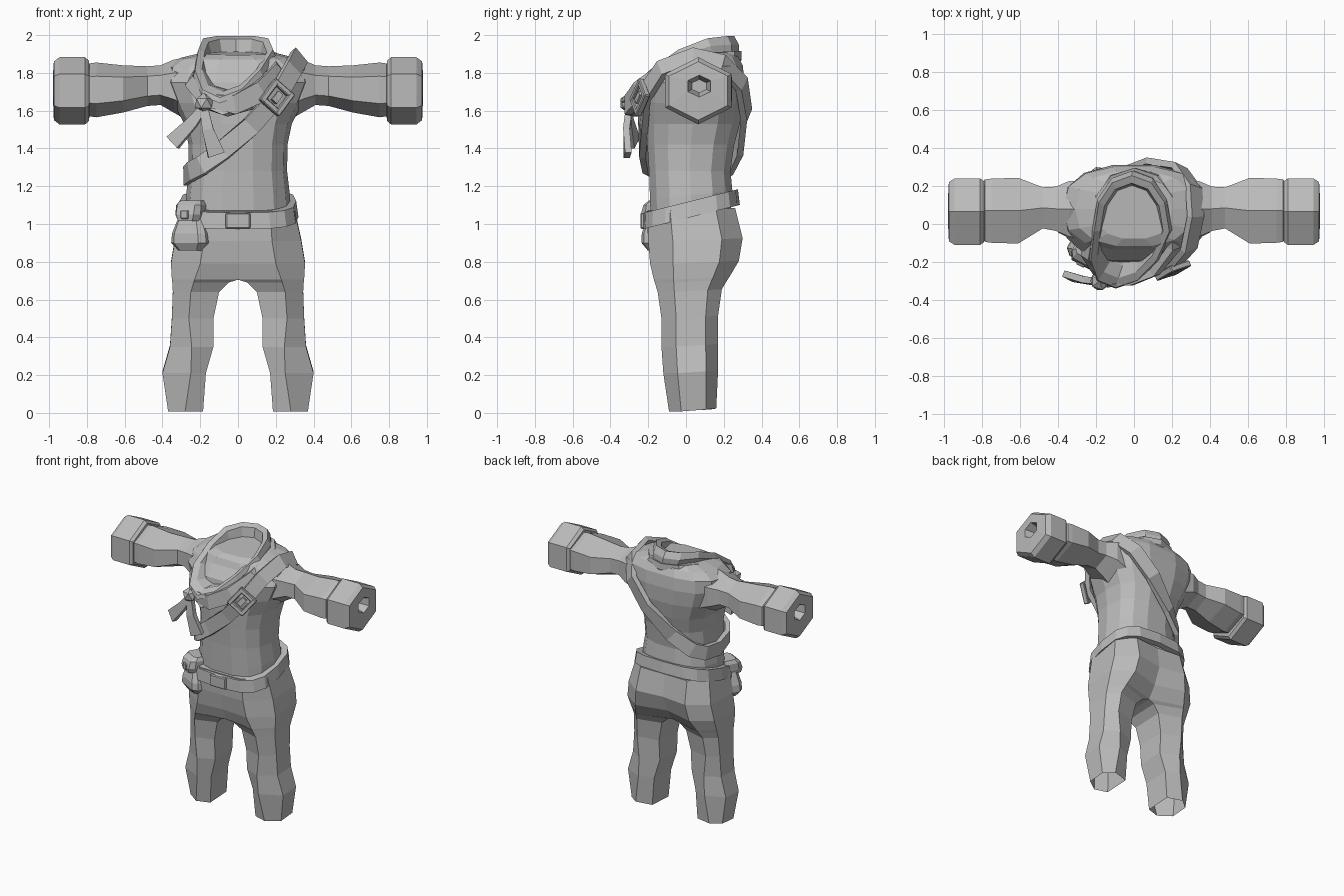
import bpy, bmesh, math
from mathutils import Vector, Matrix

cube = bpy.data.objects.get("Cube")
if cube:
    bpy.data.objects.remove(cube, do_unlink=True)

cloth = bpy.data.materials.new("plain grey cloth")
cloth.use_nodes = True
GREY = (0.5, 0.5, 0.5, 1)
cloth.diffuse_color = GREY
cloth.node_tree.nodes["Principled BSDF"].inputs["Base Color"].default_value = GREY


def finish(name, bm, mirror=False):
    bmesh.ops.recalc_face_normals(bm, faces=bm.faces[:])
    mesh = bpy.data.meshes.new(name)
    bm.to_mesh(mesh)
    bm.free()
    mesh.materials.append(cloth)
    ob = bpy.data.objects.new(name, mesh)
    bpy.context.collection.objects.link(ob)
    if mirror:
        ob.modifiers.new("mirror", 'MIRROR')
    return ob


def loft(name, rings, caps=(True, True), loop=False, mirror=False):
    """Skin a list of equal-length closed rings."""
    bm = bmesh.new()
    rows = [[bm.verts.new(p) for p in r] for r in rings]
    n = len(rows[0])
    pairs = list(zip(rows, rows[1:])) + ([(rows[-1], rows[0])] if loop else [])
    for a, b in pairs:
        for i in range(n):
            j = (i + 1) % n
            bm.faces.new((a[i], a[j], b[j], b[i]))
    if not loop:
        if caps[0]:
            bm.faces.new(rows[0][::-1])
        if caps[1]:
            bm.faces.new(rows[-1])
    return finish(name, bm, mirror)


def power(v, e):
    return math.copysign(abs(v) ** e, v)


def oval(hw, yf, yb, z, n=14, cx=0, e=0.8, skew=0):
    """Rounded-box ring; z is a function of y, skew leans the front sideways."""
    pts = []
    for i in range(n):
        a = math.tau * i / n
        y = (yf + yb) / 2 + (yb - yf) / 2 * power(math.sin(a), e)
        pts.append((cx + hw * power(math.cos(a), e) + skew * min(0, y + .05), y, z(y)))
    return pts


def level(z, slope=0):
    return lambda y: z + slope * y


def box(name, loc, size, rot=Matrix(), bevel=0.0):
    bm = bmesh.new()
    bmesh.ops.create_cube(bm, size=1, matrix=Matrix.Translation(loc) @ rot.to_4x4()
                          @ Matrix.Diagonal((*size, 1)))
    if bevel:
        bmesh.ops.bevel(bm, geom=bm.edges[:], offset=bevel, segments=1, affect='EDGES')
    return finish(name, bm)


# Trousers: one half, mirrored; open at the ankle, closing on the centre line
def leg_ring(z, xi, xo, yf, yb, inner_f, inner_b, mid):
    d = yb - yf
    return [(xi, inner_f, z), (mid, yf, z), (xo, yf + .26 * d, z),
            (xo, yf + .78 * d, z + .01), (mid + .02, yb, z + .015), (xi, inner_b, z + .01)]


loft("trousers", [leg_ring(*r) for r in (
    (.008, .185, .37, -.09, .16, -.06, .13, .28),
    (.21, .17, .40, -.12, .17, -.07, .13, .25),
    (.35, .13, .36, -.13, .17, -.08, .12, .245),
    (.50, .13, .35, -.13, .17, -.09, .13, .26),
    (.64, .10, .345, -.15, .19, -.10, .14, .25),
    (.69, .05, .348, -.165, .22, -.125, .15, .235),
    (.705, 0, .35, -.17, .23, -.14, .16, .23),
    (.79, 0, .355, -.19, .28, -.175, .22, .20),
    (.91, 0, .335, -.20, .30, -.20, .27, .18),
    (1.07, 0, .30, -.205, .26, -.21, .25, .17))], caps=(False, True), mirror=True)

# Shirt body, widening to the shoulders and closing under the cowl
loft("shirt_body", [oval(hw, yf, yb, level(z, s)) for hw, yf, yb, z, s in (
    (.28, -.19, .24, 1.02, .2), (.275, -.195, .25, 1.15, .1), (.26, -.20, .24, 1.28, 0),
    (.262, -.21, .26, 1.42, 0), (.285, -.215, .29, 1.53, 0), (.34, -.215, .31, 1.64, 0),
    (.385, -.20, .315, 1.75, 0), (.375, -.14, .305, 1.83, .03), (.31, -.12, .28, 1.875, .04),
    (.20, -.08, .24, 1.90, .06))])


# Sleeves and six-sided cuffs with a hollow end
def arm_ring(x, cy, cz, ry, rz):
    return [(x, cy + ry * math.cos(a), cz + rz * math.sin(a))
            for a in (math.tau * (i + .5) / 6 for i in range(6))]


loft("sleeve", [arm_ring(*r) for r in (
    (.24, .07, 1.71, .18, .18), (.34, .08, 1.73, .17, .14), (.41, .08, 1.735, .135, .105),
    (.48, .085, 1.73, .125, .105), (.61, .07, 1.715, .20, .125),
    (.75, .07, 1.71, .195, .145), (.785, .07, 1.71, .19, .14), (.80, .07, 1.71, .17, .12))],
    mirror=True)
loft("cuff", [arm_ring(*r) for r in (
    (.785, .065, 1.705, .16, .13), (.79, .065, 1.705, .185, .16), (.81, .065, 1.705, .202, .178),
    (.945, .065, 1.705, .202, .178), (.975, .065, 1.705, .18, .155),
    (.98, .07, 1.73, .07, .058), (.90, .07, 1.73, .045, .035))], mirror=True)


# Belt: sloped band, lower at the front, with a plain front plate
def belt_ring(hw, yf, yb, z):
    return oval(hw, yf, yb, level(z, .25), 16, e=.65)


loft("belt", [belt_ring(.28, -.19, .25, 1.03), belt_ring(.32, -.23, .285, 1.03),
              belt_ring(.308, -.225, .275, 1.115), belt_ring(.265, -.185, .24, 1.115)], loop=True)
box("belt_plate", (0, -.23, 1.017), (.13, .022, .085), bevel=.006)


# Flat strips that follow a path, facing away from a core point
def strip(name, path, widths, thick, core, loop=False):
    pts = [Vector(p) for p in path]
    n, rings = len(pts), []
    for i, p in enumerate(pts):
        a = pts[i - 1] if loop or i else p
        b = pts[(i + 1) % n] if loop or i < n - 1 else p
        t = (b - a).normalized()
        out = p - Vector((core[0], core[1], min(core[2], p.z)))
        out = (out - t * out.dot(t)).normalized()
        w = t.cross(out) * widths[i % len(widths)] / 2
        o = out * thick / 2
        rings.append([p - w - o, p + w - o, p + w + o, p - w + o])
    return loft(name, rings, loop=loop)


strip("shoulder_strap", [
    (-.245, -.135, 1.28), (-.19, -.20, 1.31), (-.08, -.222, 1.39), (.07, -.228, 1.52),
    (.21, -.222, 1.68), (.29, -.13, 1.82), (.325, .04, 1.885), (.315, .19, 1.85),
    (.24, .295, 1.74), (.10, .32, 1.58), (-.08, .275, 1.40), (-.20, .215, 1.30),
    (-.255, .14, 1.265), (-.272, .01, 1.255)],
    [.10], .035, (0, .06, 1.62), loop=True)

# Strap buckle: square frame with a small raised centre
turn = Matrix.Rotation(math.radians(18), 3, 'Z') @ Matrix.Rotation(math.radians(40), 3, 'Y')
turn = turn @ Matrix.Rotation(math.radians(-8), 3, 'X')
hub = Vector((.205, -.245, 1.67))
for side in (-1, 1):
    box("buckle_side", hub + turn @ Vector((side * .055, 0, 0)), (.03, .035, .15), turn, .005)
    box("buckle_end", hub + turn @ Vector((0, 0, side * .06)), (.12, .033, .03), turn, .005)
box("buckle_tongue", hub, (.035, .03, .06), turn)


# Cowl: draped loops, each dipping toward the front, funnelling down inside
def drape(top, dip):
    return lambda y: top - dip * (max(0, .22 - y) / .55) ** 2


loft("cowl", [oval(hw, yf, yb, drape(top, dip), 12, cx, .95, .3)
              for hw, yf, yb, top, dip, cx in (
    (.25, -.19, .27, 1.83, .46, 0),
    (.265, -.27, .295, 1.87, .38, .01),
    (.23, -.32, .295, 1.915, .35, 0),
    (.19, -.30, .28, 1.91, .29, 0),
    (.21, -.34, .28, 1.95, .30, -.01),
    (.198, -.335, .255, 1.995, .32, -.012),
    (.165, -.285, .215, 1.98, .33, -.012),
    (.14, -.22, .20, 1.89, .28, -.01),
    (.02, -.03, .02, 1.71, .0, 0))])

# Second fold lying across the chest
strip("cowl_fold", [(.19, .05, 1.87), (.215, -.12, 1.81), (.12, -.25, 1.70), (-.02, -.305, 1.63),
                    (-.17, -.29, 1.655), (-.245, -.17, 1.75), (-.21, .0, 1.84)],
      [.05, .08, .11, .10, .07, .07, .04], .04, (0, .1, 1.7))

# Knot and its two hanging tails
bm = bmesh.new()
bmesh.ops.create_icosphere(bm, subdivisions=1, radius=.055,
                           matrix=Matrix.Translation((-.18, -.30, 1.64)))
finish("knot", bm)
strip("tail_outer", [(-.18, -.30, 1.62), (-.24, -.30, 1.54), (-.345, -.275, 1.43)],
      [.04, .06, .085], .035, (-.2, 0, 1.5))
strip("tail_inner", [(-.18, -.30, 1.62), (-.16, -.315, 1.50), (-.115, -.31, 1.365)],
      [.04, .06, .09], .035, (-.15, 0, 1.5))


# Belt pouch: tapered bag, overhanging flap and small catch
spin = Matrix.Rotation(math.radians(-28), 3, 'Z')
base = Vector((-.24, -.135, 0))


def pouch_ring(z, hw, yf, yb):
    return [base + spin @ Vector(p) for p in
            ((-hw, yf * .6, z), (-hw * .7, yf, z), (hw * .7, yf, z), (hw, yf * .6, z),
             (hw, yb, z), (-hw, yb, z))]


loft("pouch_bag", [pouch_ring(*r) for r in (
    (.86, .07, -.05, .03), (.90, .105, -.075, .05), (.95, .10, -.075, .05),
    (1.03, .07, -.055, .05), (1.08, .065, -.045, .05))])
loft("pouch_flap", [pouch_ring(*r) for r in (
    (1.015, .06, -.085, .03), (1.05, .075, -.09, .04), (1.10, .075, -.075, .05),
    (1.125, .062, -.045, .05))])
box("pouch_catch", base + spin @ Vector((0, -.09, 1.05)), (.045, .014, .045), spin, .004)
